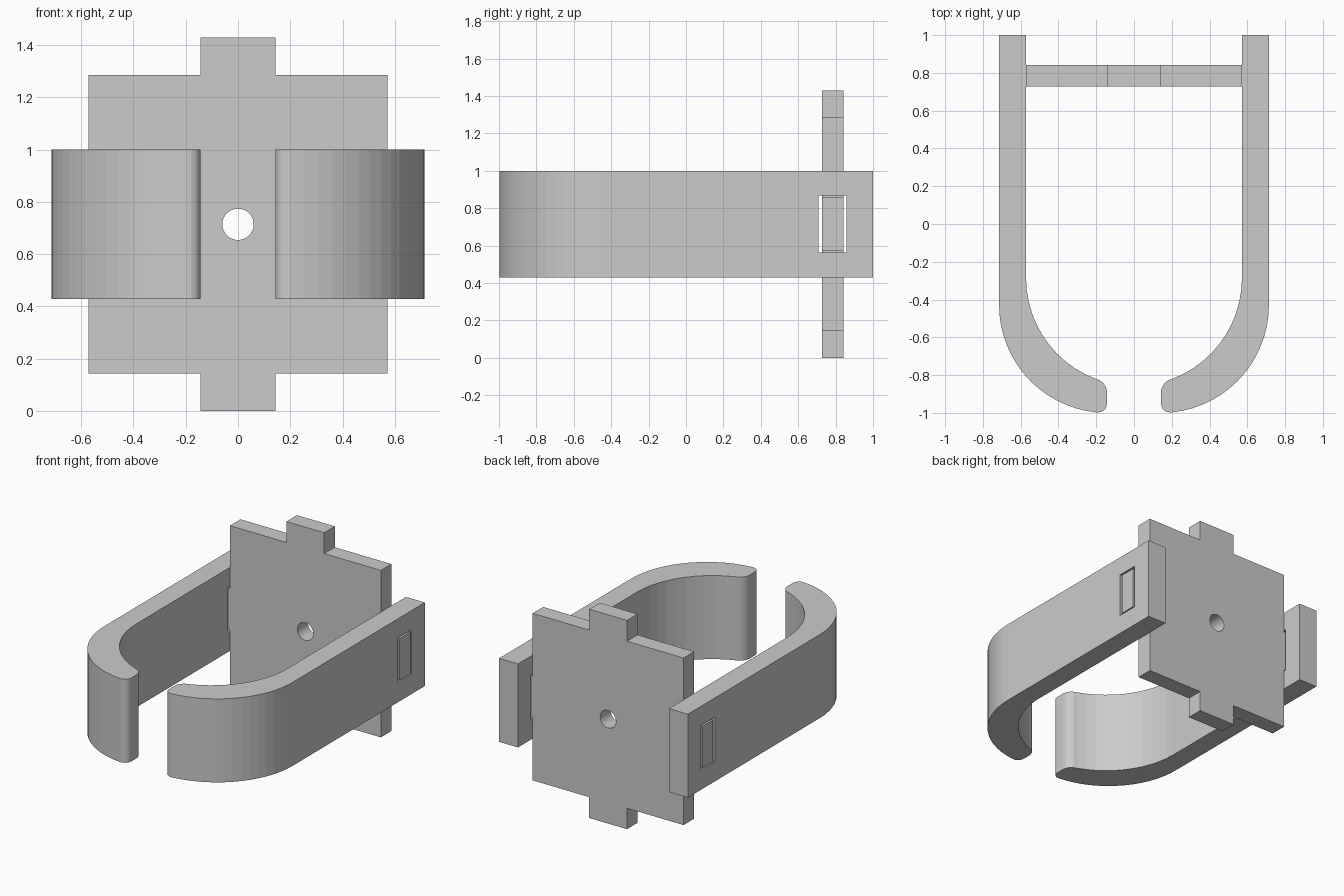
import bpy, bmesh
from math import cos, sin, pi, acos
from mathutils import Matrix, Vector

if "Cube" in bpy.data.objects:
    bpy.data.objects.remove(bpy.data.objects["Cube"])

U = 1 / 7  # design unit of the part


def extrude_profile(name, points, offset, fillet=(), radius=0.05):
    """Filled outline, optional rounded corners, extruded along offset."""
    bm = bmesh.new()
    verts = [bm.verts.new(p) for p in points]
    face = bm.faces.new(verts)
    if fillet:
        bmesh.ops.bevel(bm, geom=[verts[i] for i in fillet], offset=radius,
                        offset_type='OFFSET', segments=5, profile=0.5,
                        affect='VERTICES', clamp_overlap=True)
    geom = bmesh.ops.extrude_face_region(bm, geom=bm.faces[:])["geom"]
    bmesh.ops.translate(bm, vec=Vector(offset),
                        verts=[g for g in geom if isinstance(g, bmesh.types.BMVert)])
    bmesh.ops.recalc_face_normals(bm, faces=bm.faces[:])
    mesh = bpy.data.meshes.new(name)
    bm.to_mesh(mesh)
    bm.free()
    obj = bpy.data.objects.new(name, mesh)
    bpy.context.collection.objects.link(obj)
    return obj


def cut(obj, cutter):
    mod = obj.modifiers.new("cut", 'BOOLEAN')
    mod.operation = 'DIFFERENCE'
    mod.solver = 'EXACT'
    mod.object = cutter
    cutter.hide_render = True
    cutter.hide_set(True)


def arc(cx, cy, r, a0, a1, n, z):
    return [(cx + r * cos(a0 + (a1 - a0) * i / n),
             cy + r * sin(a0 + (a1 - a0) * i / n), z) for i in range(n + 1)]


# Back plate: body with a tab on each of its four sides
right = [(U, 0), (U, U), (4 * U, U), (4 * U, 4 * U), (5 * U, 4 * U), (5 * U, 6 * U),
         (4 * U, 6 * U), (4 * U, 9 * U), (U, 9 * U), (U, 10 * U)]
outline = right + [(-x, z) for x, z in reversed(right)]
plate = extrude_profile("back_plate", [(x, 0.728, z) for x, z in outline], (0, 0.114, 0))

# Round hole through the plate
hole = extrude_profile("hole_cutter",
                       [(0.06 * cos(2 * pi * i / 32), 0.6, 5 * U + 0.06 * sin(2 * pi * i / 32))
                        for i in range(32)], (0, 0.4, 0))
cut(plate, hole)

# Hooked side arm, mirrored to the other side
R, z0 = 4 * U, 3 * U
outer = arc(U, -3 * U, R, 0, -pi / 2, 16, z0)
inner = arc(0, -2 * U, R, -acos(0.25), 0, 12, z0)
arm = extrude_profile("side_arms",
                      [(5 * U, 1, z0)] + outer + inner + [(R, 1, z0)],
                      (0, 0, 4 * U), fillet=(len(outer), len(outer) + 1))

# Slot that receives the plate tab
y0, y1, s0, s1 = 0.709, 0.857, 0.563, 0.869
slot = extrude_profile("slot_cutter",
                       [(0.5, y0, s0), (0.5, y1, s0), (0.5, y1, s1), (0.5, y0, s1)], (0.3, 0, 0))
cut(arm, slot)
arm.modifiers.new("mirror", 'MIRROR').use_axis[0] = True
